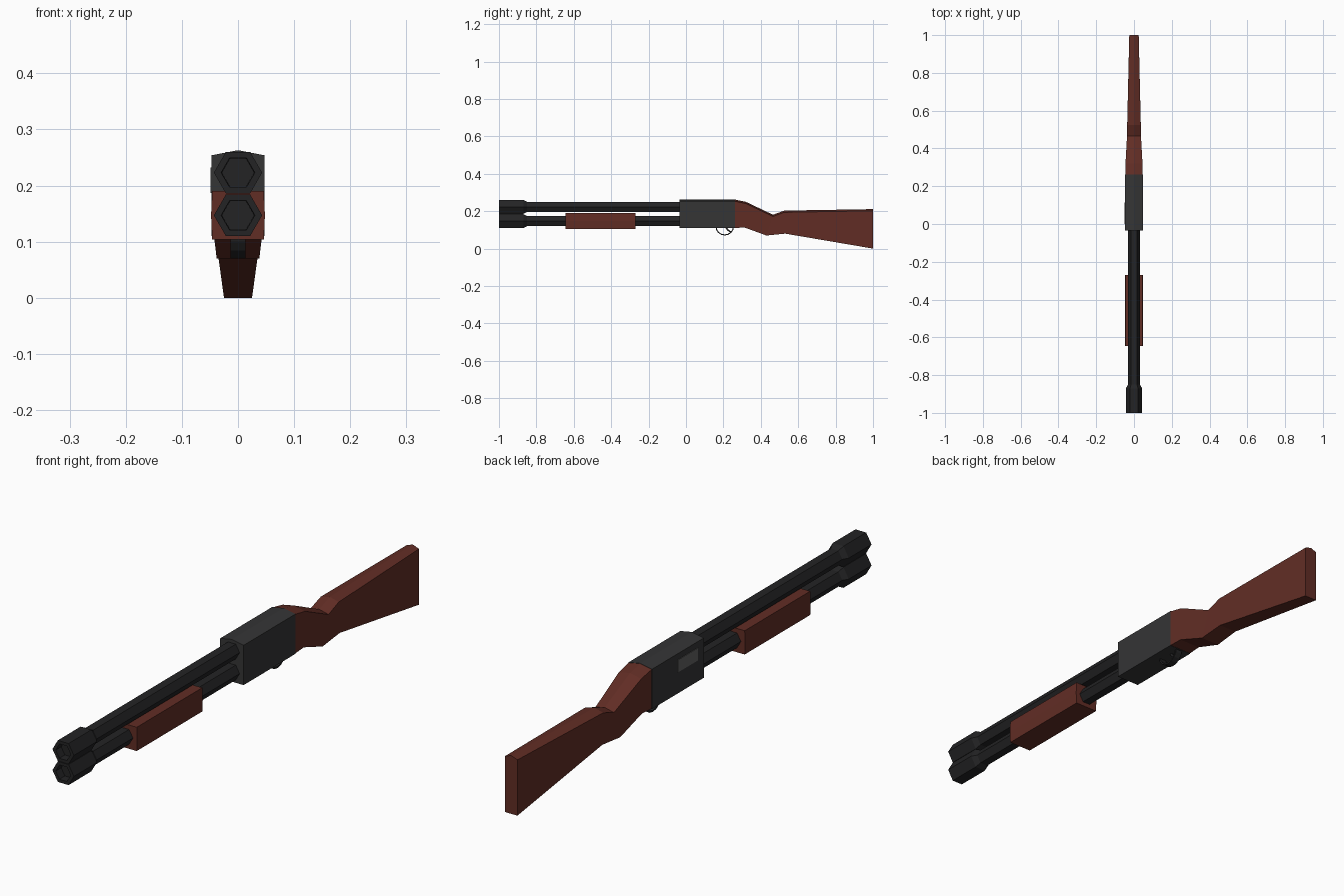
import bpy, bmesh
from math import sin, cos, pi

if "Cube" in bpy.data.objects:
    bpy.data.objects.remove(bpy.data.objects["Cube"])


def material(name, rgb):
    m = bpy.data.materials.new(name)
    m.diffuse_color = (*rgb, 1)
    m.use_nodes = True
    m.node_tree.nodes["Principled BSDF"].inputs["Base Color"].default_value = m.diffuse_color
    return m


DARK = material("dark_metal", (0.017, 0.017, 0.018))
STEEL = material("receiver_metal", (0.035, 0.035, 0.036))
PORT = material("port_metal", (0.12, 0.12, 0.12))
WOOD = material("red_wood", (0.12, 0.026, 0.018))


def loft(name, rings, mat, closed=False):
    """Skin a series of equal-sized vertex rings; cap the ends unless closed."""
    bm = bmesh.new()
    loops = [[bm.verts.new(p) for p in ring] for ring in rings]
    n = len(loops[0])
    pairs = list(zip(loops, loops[1:]))
    if closed:
        pairs.append((loops[-1], loops[0]))
    for a, b in pairs:
        for i in range(n):
            j = (i + 1) % n
            bm.faces.new((a[i], a[j], b[j], b[i]))
    if not closed:
        bm.faces.new(loops[0])
        bm.faces.new(loops[-1])
    bmesh.ops.recalc_face_normals(bm, faces=bm.faces)
    me = bpy.data.meshes.new(name)
    bm.to_mesh(me)
    bm.free()
    me.materials.append(mat)
    ob = bpy.data.objects.new(name, me)
    bpy.context.collection.objects.link(ob)
    return ob


def hexagon(y, r, z):
    return [(r * cos(i * pi / 3), y, z + r * sin(i * pi / 3)) for i in range(6)]


def ridge_section(yt, yb, top, bottom, wt, wb, ridge=0.009):
    """Five-sided section with a shallow ridge along the top."""
    return [(-wb, yb, bottom), (wb, yb, bottom), (wt, yt, top - ridge),
            (0, yt, top), (-wt, yt, top - ridge)]


def box(name, x0, x1, y0, y1, z0, z1, mat):
    return loft(name, [[(x0, y, z0), (x1, y, z0), (x1, y, z1), (x0, y, z1)]
                       for y in (y0, y1)], mat)


# Barrel and magazine tube, each with a flared and recessed muzzle
for name, z in (("barrel", 0.223), ("magazine_tube", 0.147)):
    profile = [(-0.97, 0.029), (-1.0, 0.030), (-1.0, 0.043),
               (-0.87, 0.043), (-0.85, 0.031), (0.0, 0.031)]
    loft(name, [hexagon(y, r, z) for y, r in profile], DARK)

# Pump grip around the magazine tube
loft("pump_grip", [[(-0.046, y, 0.104), (0.046, y, 0.104), (0.048, y, 0.147),
                    (0.046, y, 0.190), (-0.046, y, 0.190), (-0.048, y, 0.147)]
                   for y in (-0.645, -0.27)], WOOD)

# Receiver and ejection port
loft("receiver", [ridge_section(y, y, 0.263, 0.11, 0.047, 0.047)
                  for y in (-0.035, 0.262)], STEEL)
box("ejection_port", -0.049, -0.04, 0.0, 0.115, 0.187, 0.232, PORT)

# Stock: top y, bottom y, top z, bottom z, top half width, bottom half width
stock = [(0.262, 0.262, 0.262, 0.111, 0.046, 0.046),
         (0.32, 0.315, 0.250, 0.112, 0.045, 0.043),
         (0.465, 0.43, 0.181, 0.070, 0.037, 0.038),
         (0.525, 0.53, 0.203, 0.080, 0.036, 0.036),
         (1.0, 1.0, 0.211, 0.0, 0.025, 0.025)]
loft("stock", [ridge_section(*s) for s in stock], WOOD)

# Trigger guard: flat band forming a ring
guard = []
for i in range(16):
    a = 2 * pi * i / 16
    guard.append([(x, 0.207 + r * cos(a), 0.119 + r * sin(a) * 0.98)
                  for x, r in ((-0.013, 0.050), (0.013, 0.050),
                               (0.013, 0.044), (-0.013, 0.044))])
loft("trigger_guard", guard, DARK, closed=True)

# Curved trigger
blade = [(0.208, 0.120), (0.214, 0.105), (0.224, 0.094), (0.236, 0.087)]
loft("trigger", [[(-0.006, y, z), (0.006, y, z), (0.006, y + 0.006, z + 0.005),
                  (-0.006, y + 0.006, z + 0.005)] for y, z in blade], DARK)
